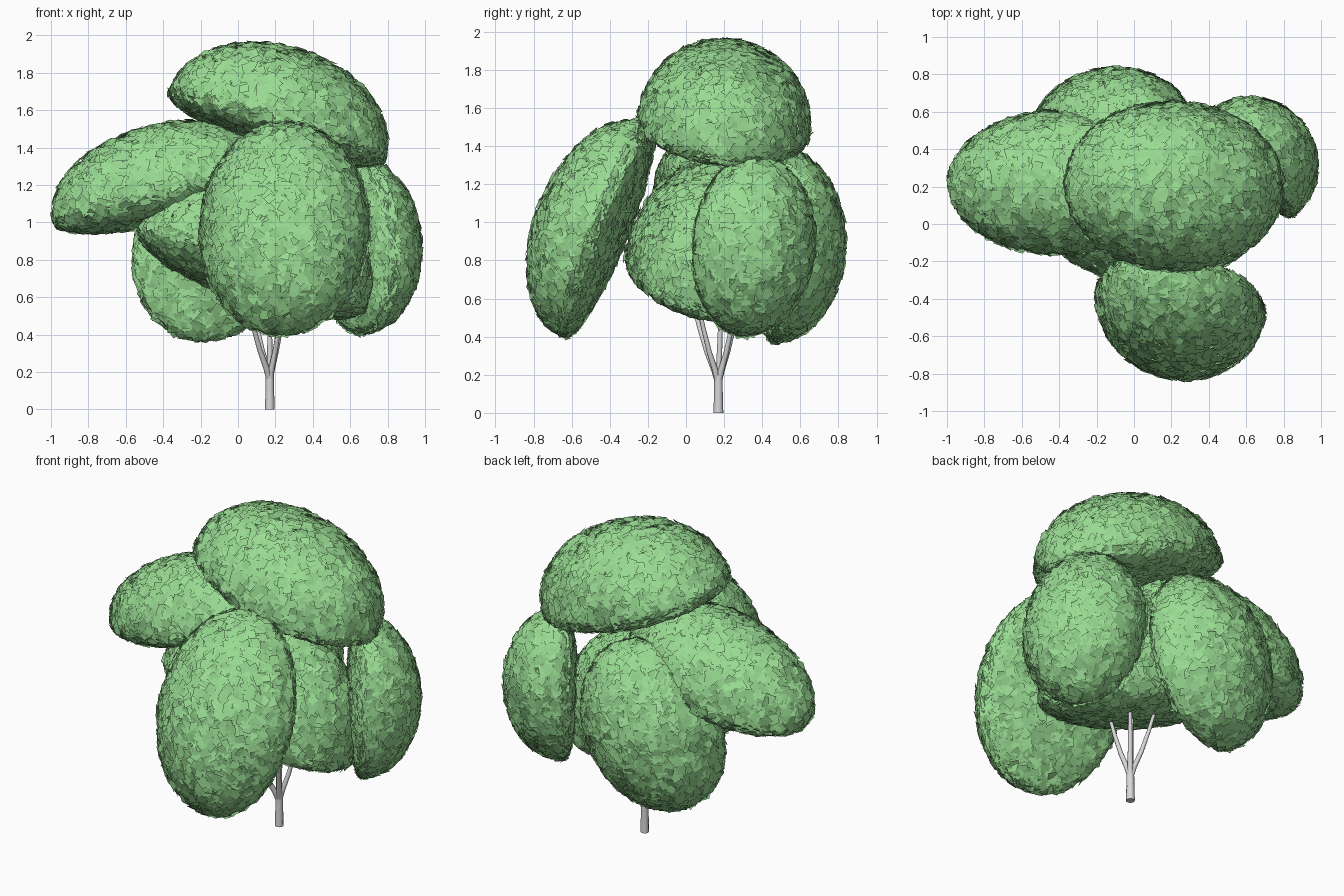
import bpy, bmesh, math, random
from mathutils import Vector, Matrix

random.seed(4)
cube = bpy.data.objects.get("Cube")
if cube:
    bpy.data.objects.remove(cube, do_unlink=True)


def material(name, rgb):
    mat = bpy.data.materials.new(name)
    mat.use_nodes = True
    mat.diffuse_color = (*rgb, 1)
    mat.node_tree.nodes["Principled BSDF"].inputs["Base Color"].default_value = (*rgb, 1)
    return mat


LEAF = material("leaf green", (0.32, 0.71, 0.29))
BARK = material("pale bark", (0.7, 0.69, 0.69))
GOLDEN = math.pi * (3 - math.sqrt(5))


def jitter(amount):
    return Vector([random.uniform(-amount, amount) for _ in range(3)])


def leaf_cluster(name, center, long, out, sizes, inner, count=3400, leaf=0.026):
    """Closed dome of square leaves bulging along out; inner flattens the opposite half."""
    az = Vector(out).normalized()
    ax = Vector(long)
    ax = (ax - az * ax.dot(az)).normalized()
    frame = Matrix((ax, az.cross(ax), az)).transposed()
    bm = bmesh.new()
    for i in range(count):
        # evenly spread point on a unit sphere
        h = 1 - 2 * (i + 0.5) / count
        r = math.sqrt(1 - h * h)
        turn = i * GOLDEN
        unit = (Vector((r * math.cos(turn), r * math.sin(turn), h)) + jitter(0.02)).normalized()
        depth = sizes[2] * (1 if unit.z > 0 else inner)
        scale = (sizes[0], sizes[1], depth)
        pos = frame @ Vector([u * s for u, s in zip(unit, scale)])
        normal = (frame @ Vector([u / s for u, s in zip(unit, scale)])).normalized()
        pos += Vector(center) + normal * random.uniform(-0.012, 0.008)
        # slightly tilted leaf with a random spin
        normal = (normal + jitter(0.25)).normalized()
        side = normal.cross(jitter(1)).normalized()
        up = normal.cross(side)
        size = leaf * random.uniform(0.85, 1.15)
        corners = ((-1, -1), (1, -1), (1, 1), (-1, 1))
        bm.faces.new([bm.verts.new(pos + (side * a + up * b) * size) for a, b in corners])
    mesh = bpy.data.meshes.new(name)
    bm.to_mesh(mesh)
    bm.free()
    mesh.materials.append(LEAF)
    bpy.context.collection.objects.link(bpy.data.objects.new(name, mesh))


def limb(name, points):
    """Tapered round limb along points given as (x, y, z, radius)."""
    curve = bpy.data.curves.new(name, "CURVE")
    curve.dimensions = "3D"
    curve.bevel_depth = 1
    curve.bevel_resolution = 2
    curve.use_fill_caps = True
    spline = curve.splines.new("POLY")
    spline.points.add(len(points) - 1)
    for p, (x, y, z, radius) in zip(spline.points, points):
        p.co = (x, y, z, 1)
        p.radius = radius
    curve.materials.append(BARK)
    bpy.context.collection.objects.link(bpy.data.objects.new(name, curve))


# Foliage: name, centre, long axis, bulge direction, half sizes, inner flatness
leaf_cluster("front_foliage", (0.25, -0.42, 0.96), (0, 0.37, 0.93), (-0.15, -0.92, 0.37), (0.60, 0.45, 0.37), 0.25)
leaf_cluster("top_foliage", (0.21, 0.20, 1.52), (0.95, 0, -0.3), (0.3, 0.1, 0.95), (0.60, 0.45, 0.42), 0.3)
leaf_cluster("right_foliage", (-0.40, 0.22, 1.16), (-0.96, 0, -0.26), (-0.26, 0.05, 0.96), (0.60, 0.38, 0.36), 0.42)
leaf_cluster("back_foliage", (-0.12, 0.48, 0.88), (0.4, -0.05, 0.91), (-0.15, 0.98, 0), (0.52, 0.42, 0.35), 0.3)
leaf_cluster("left_foliage", (0.64, 0.33, 0.88), (-0.12, 0.08, 1), (0.8, 0.6, 0), (0.47, 0.35, 0.33), 0.25)
leaf_cluster("middle_foliage", (0.08, 0.10, 0.76), (0.95, 0, -0.32), (0.32, 0.2, 0.93), (0.64, 0.42, 0.56), 0.3)

# Trunk and forked branches
BASE = Vector((0.17, 0.17, 0))
limb("trunk", [(*BASE, 0.026), (0.17, 0.17, 0.10, 0.023), (0.17, 0.17, 0.21, 0.022)])
spreads = ((-0.09, -0.10), (0.05, -0.08), (0.06, 0.07), (-0.07, 0.08), (0.0, 0.01))
for n, (dx, dy) in enumerate(spreads):
    path = []
    for height, reach, radius in ((0.15, 0, 0.016), (0.22, 0.2, 0.016), (0.32, 0.6, 0.014),
                                  (0.45, 1, 0.012), (0.8, 1.9, 0.007)):
        path.append((BASE.x + dx * reach, BASE.y + dy * reach, height, radius))
    limb("branch_%d" % (n + 1), path)
